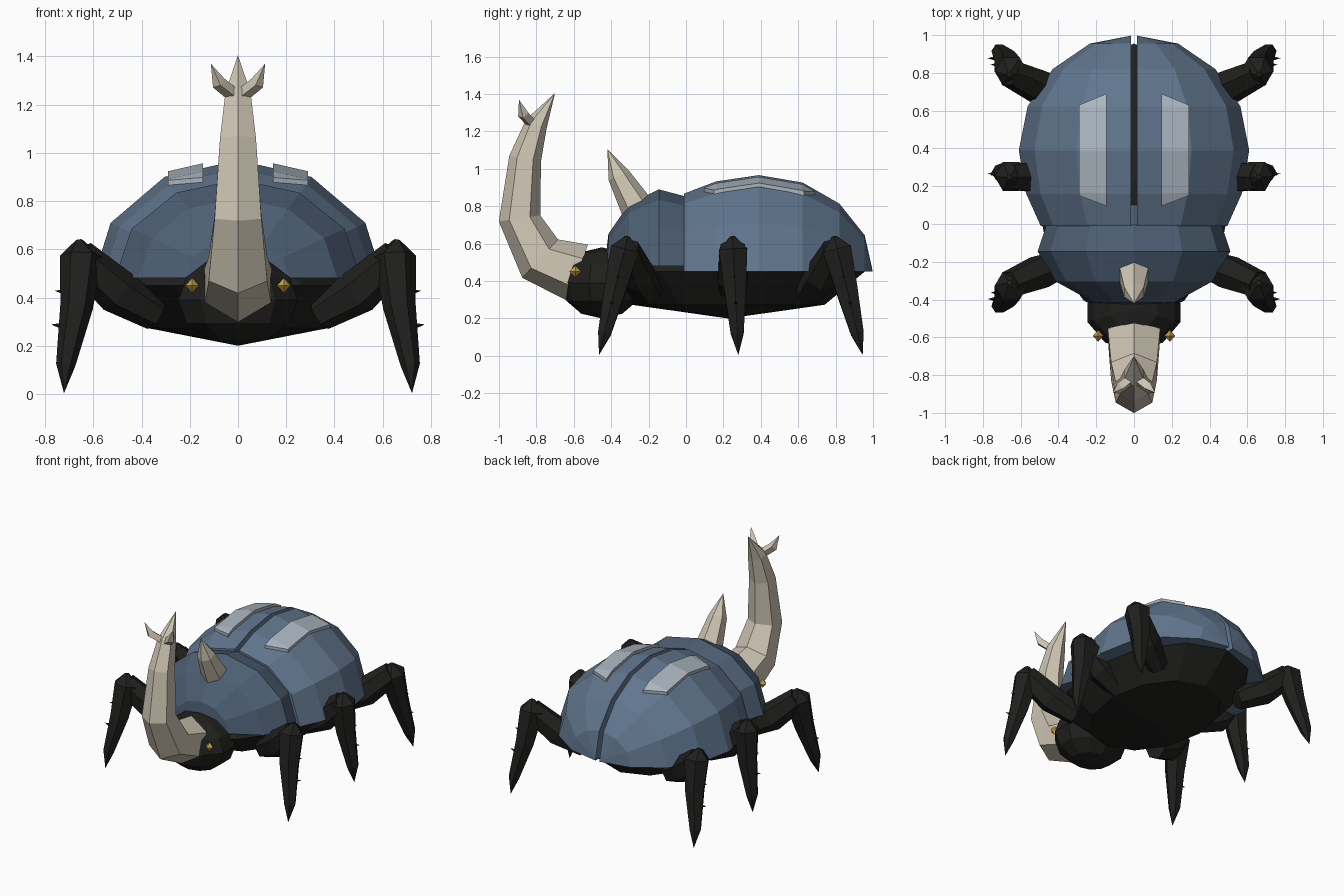
import bpy, bmesh
from math import sin, cos, pi, radians
from mathutils import Vector, Matrix

if "Cube" in bpy.data.objects:
    bpy.data.objects.remove(bpy.data.objects["Cube"])


def material(name, rgb):
    m = bpy.data.materials.new(name)
    m.diffuse_color = (*rgb, 1)
    m.use_nodes = True
    m.node_tree.nodes["Principled BSDF"].inputs["Base Color"].default_value = m.diffuse_color
    return m


BLUE = material("wing_blue", (0.12, 0.18, 0.27))
DARK_BLUE = material("thorax_blue", (0.075, 0.115, 0.175))
PALE = material("stripe_pale", (0.40, 0.46, 0.52))
BONE = material("horn_bone", (0.62, 0.56, 0.45))
BLACK = material("shell_black", (0.014, 0.014, 0.013))
GOLD = material("eye_gold", (0.60, 0.38, 0.06))


def finish(name, bm, mat, mirror=False):
    bmesh.ops.remove_doubles(bm, verts=bm.verts, dist=0.002)
    bmesh.ops.recalc_face_normals(bm, faces=bm.faces)
    me = bpy.data.meshes.new(name)
    bm.to_mesh(me)
    bm.free()
    me.materials.append(mat)
    ob = bpy.data.objects.new(name, me)
    bpy.context.collection.objects.link(ob)
    if mirror:
        ob.modifiers.new("mirror", 'MIRROR')
    return ob


def loft(rings):
    """Skin closed rings of equal point count, with capped ends."""
    bm = bmesh.new()
    vs = [[bm.verts.new(p) for p in ring] for ring in rings]
    n = len(vs[0])
    for a, b in zip(vs, vs[1:]):
        for i in range(n):
            j = (i + 1) % n
            bm.faces.new((a[i], a[j], b[j], b[i]))
    bm.faces.new(vs[0])
    bm.faces.new(vs[-1])
    return bm


def dome(profile, rx, rz, z0):
    """Half-ellipse sections along y; profile holds (y, scale)."""
    return loft([[(rx * s * cos(k * pi / 6), y, z0 + rz * s * sin(k * pi / 6))
                  for k in range(7)] for y, s in profile])


def tube(path, side, n=6):
    """Tapered tube; path holds (x, y, z, radius)."""
    pts = [Vector(p[:3]) for p in path]
    rings = []
    for i, p in enumerate(pts):
        t = (pts[min(i + 1, len(pts) - 1)] - pts[max(i - 1, 0)]).normalized()
        u = Vector(side).cross(t).normalized()
        v = t.cross(u)
        r = max(path[i][3], 0.0005)
        rings.append([p + r * (u * cos(2 * pi * k / n) + v * sin(2 * pi * k / n))
                      for k in range(n)])
    return loft(rings)


def ball(name, centre, size, mat, seg, rings, mirror=False):
    bm = bmesh.new()
    mtx = Matrix.Translation(centre) @ Matrix.Diagonal((*size, 1))
    bmesh.ops.create_uvsphere(bm, u_segments=seg, v_segments=rings, radius=1, matrix=mtx)
    return finish(name, bm, mat, mirror)


# Wing cases: dome split by a narrow centre gap
WING = [(-0.01, 0.81), (0.16, 0.935), (0.39, 1), (0.623, 0.924),
        (0.82, 0.707), (0.955, 0.383), (1.0, 0.001)]
bm = dome(WING, 0.61, 0.52, 0.45)
cut = bmesh.ops.bisect_plane(bm, geom=bm.verts[:] + bm.edges[:] + bm.faces[:],
                             plane_co=(0.016, 0, 0), plane_no=(1, 0, 0), clear_inner=True)
bmesh.ops.holes_fill(bm, edges=[e for e in bm.edges if e.is_boundary], sides=0)
finish("wing_cases", bm, BLUE, True)


# Pale stripes lying on the wing cases
def wing_z(x, y):
    for (y0, s0), (y1, s1) in zip(WING, WING[1:]):
        if y0 <= y <= y1:
            return 0.45 + 0.52 * (s0 + (s1 - s0) * (y - y0) / (y1 - y0)) - 0.228 * x


rings = []
for yi, yo in ((0.095, 0.15), (0.16, 0.165), (0.39, 0.39), (0.623, 0.618), (0.69, 0.63)):
    a, b = (0.145, yi, wing_z(0.145, yi)), (0.29, yo, wing_z(0.29, yo))
    rings.append([(x, y, z + d) for (x, y, z), d in
                  ((a, 0.02), (b, 0.02), (b, -0.02), (a, -0.02))])
finish("wing_stripes", loft(rings), PALE, True)

# Thorax shield
finish("thorax_shield", dome([(-0.435, 0.001), (-0.415, 0.42), (-0.305, 0.81), (-0.145, 1),
                              (-0.005, 0.91), (0.10, 0.5), (0.15, 0.001)],
                             0.51, 0.41, 0.48), DARK_BLUE)

# Body, head and eyes
ball("body", (0, 0.225, 0.45), (0.53, 0.73, 0.25), BLACK, 12, 4)
ball("head", (0, -0.45, 0.39), (0.26, 0.22, 0.19), BLACK, 10, 6)
ball("eyes", (0.19, -0.592, 0.45), (0.028, 0.032, 0.032), GOLD, 4, 2, True)

# Long curved head horn with side prongs
finish("head_horn", tube([(0, -0.58, 0.445, 0.16), (0, -0.78, 0.52, 0.14),
                          (0, -0.89, 0.735, 0.112), (0, -0.86, 1.055, 0.086),
                          (0, -0.80, 1.24, 0.06), (0, -0.70, 1.405, 0)], (1, 0, 0)), BONE)
finish("horn_prongs", tube([(0.0, -0.81, 1.225, 0.03), (0.08, -0.87, 1.29, 0.03),
                            (0.112, -0.893, 1.37, 0)], (0, 1, 0), 4), BONE, True)

# Short thorax horn
finish("thorax_horn", tube([(0, -0.26, 0.79, 0.09), (0, -0.36, 0.965, 0.06),
                            (0, -0.42, 1.105, 0)], (1, 0, 0)), BONE)

# Legs: thigh, shin and two small spines each
for name, hip, knee, foot in (("front", -0.19, -0.32, -0.465),
                              ("middle", 0.25, 0.25, 0.28),
                              ("rear", 0.65, 0.80, 0.945)):
    mid = (hip + knee) / 2
    finish(name + "_thighs", tube([(0.34, hip, 0.33, 0.07), (0.5, mid, 0.425, 0.095),
                                   (0.66, knee, 0.57, 0.075)], (0, 1, 0)), BLACK, True)

    def at(z):
        return knee + (foot - knee) * (0.6 - z) / 0.6

    finish(name + "_shins", tube([(0.66, at(0.635), 0.638, 0.015), (0.65, at(0.57), 0.57, 0.088),
                                  (0.67, at(0.36), 0.36, 0.068), (0.715, at(0.12), 0.12, 0.04),
                                  (0.722, foot, 0.004, 0)], (0, 1, 0)), BLACK, True)
    for z, x in ((0.42, 0.715), (0.28, 0.73)):
        finish(name + "_spines", tube([(x - 0.01, at(z), z, 0.016), (x + 0.045, at(z), z + 0.008, 0)],
                                      (0, 1, 0), 4), BLACK, True)
